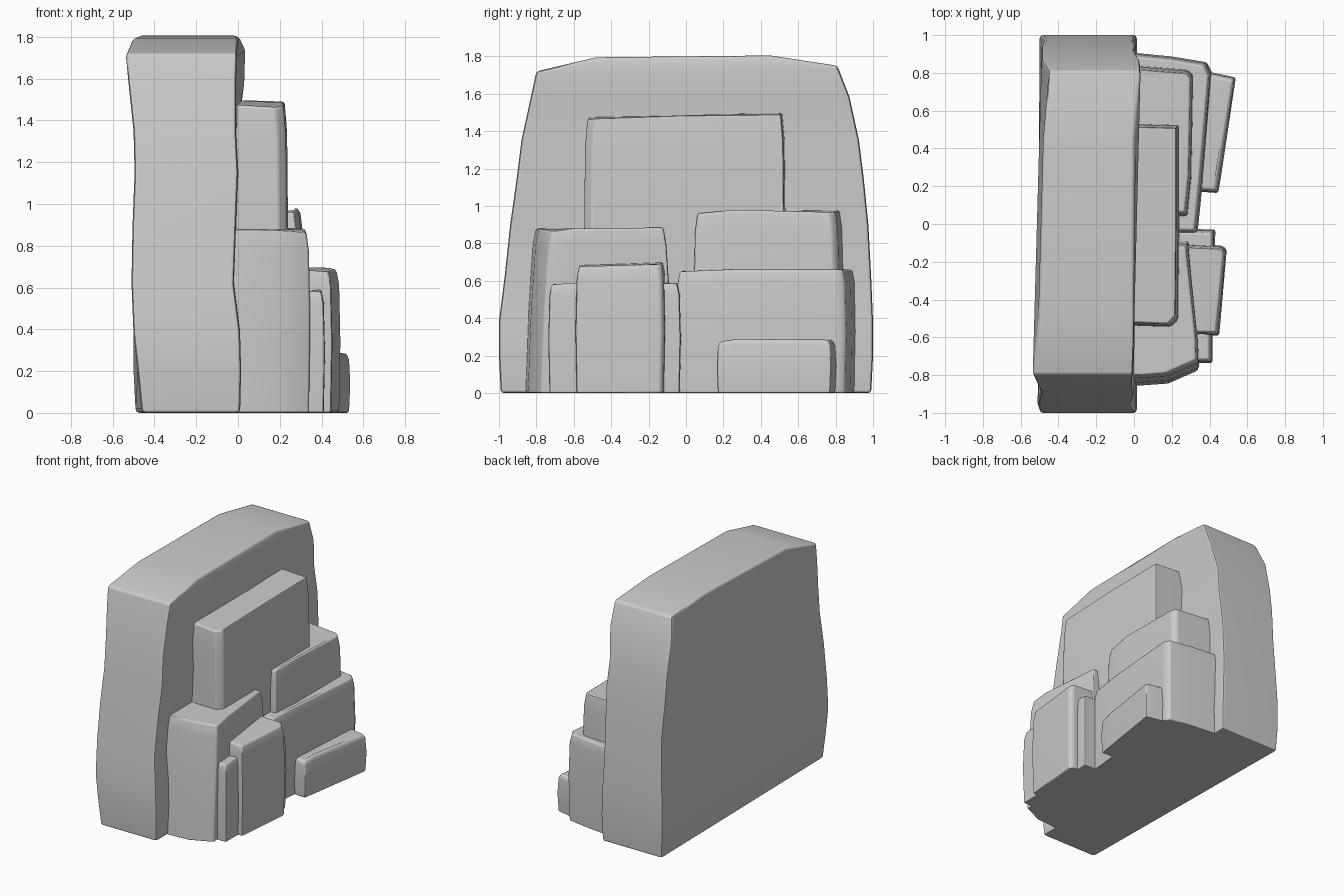
import bpy, bmesh


def stone(name, rings, bevel=0.018):
    """Closed rock from stacked rings of (x, y, z) points, with worn edges."""
    bm = bmesh.new()
    loops = [[bm.verts.new(p) for p in ring] for ring in rings]
    n = len(loops[0])
    bm.faces.new(list(reversed(loops[0])))
    for a, b in zip(loops, loops[1:]):
        for i in range(n):
            j = (i + 1) % n
            bm.faces.new((a[i], a[j], b[j], b[i]))
    bm.faces.new(loops[-1])
    bmesh.ops.recalc_face_normals(bm, faces=bm.faces)
    sharp = [e for e in bm.edges if e.calc_face_angle(0) > 0.6]
    bmesh.ops.bevel(bm, geom=sharp, offset=bevel, segments=2, profile=0.5,
                    affect='EDGES', clamp_overlap=True)
    me = bpy.data.meshes.new(name)
    bm.to_mesh(me)
    bm.free()
    ob = bpy.data.objects.new(name, me)
    bpy.context.collection.objects.link(ob)
    bpy.ops.object.select_all(action='DESELECT')
    ob.select_set(True)
    bpy.context.view_layer.objects.active = ob
    bpy.ops.object.shade_smooth_by_angle(angle=0.7)
    ob.modifiers.new("weighted", 'WEIGHTED_NORMAL').keep_sharp = True
    return ob


def block(name, outline, shoulder=0.0):
    """Upright block: outline of (x, y, top z), mid ring slightly swollen."""
    cy = sum(p[1] for p in outline) / len(outline)
    rings = []
    for k, grow in ((0, 0.0), (0.5, 0.006), (0.9, 0.0), (1, -0.012)):
        rings.append([(x + (grow if x > 0.15 else 0),
                       y + (1 if y > cy else -1) * (grow + shoulder * (1 - k)),
                       z * k) for x, y, z in outline])
    return stone(name, rings, 0.012)


# Tall back slab: z, front y, back y, front x range, back x range
rows = [
    (0.00, -0.99, 0.99, -0.46, 0.01, -0.49, 0.01),
    (0.20, -1.00, 1.00, -0.48, 0.015, -0.50, 0.015),
    (0.38, -1.00, 1.00, -0.50, 0.01, -0.50, 0.01),
    (0.62, -0.97, 0.99, -0.51, -0.02, -0.49, 0.00),
    (0.90, -0.94, 0.975, -0.505, -0.01, -0.48, 0.00),
    (1.15, -0.905, 0.95, -0.495, 0.00, -0.49, 0.01),
    (1.35, -0.88, 0.925, -0.50, -0.01, -0.49, 0.00),
    (1.58, -0.83, 0.875, -0.525, -0.01, -0.49, 0.03),
    (1.72, -0.80, 0.81, -0.535, -0.005, -0.45, 0.035),
]
rings = [[(lf, f, z), (rf, f, z), (rb, b, z), (lb, b, z)]
         for z, f, b, lf, rf, lb, rb in rows]
rings[-1] = [(x, y, z + (0.03 if y > 0 else 0)) for x, y, z in rings[-1]]
rings.append([(-0.50, -0.48, 1.795), (0.0, -0.48, 1.795),
              (0.0, 0.45, 1.805), (-0.48, 0.45, 1.805)])
stone("back_slab", rings)

# Stepped blocks leaning against the slab
block("upper_block", [
    (-0.1, -0.53, 1.48), (0.19, -0.54, 1.46), (0.23, -0.50, 1.47),
    (0.235, 0.0, 1.485), (0.235, 0.52, 1.49), (-0.1, 0.53, 1.50)])
block("left_block", [
    (-0.1, -0.82, 0.88), (0.18, -0.80, 0.88), (0.34, -0.73, 0.86),
    (0.335, -0.60, 0.88), (0.285, -0.11, 0.885), (-0.1, -0.11, 0.885)], 0.045)
block("left_thin_step", [
    (0.15, -0.73, 0.585), (0.41, -0.73, 0.58), (0.41, -0.60, 0.59),
    (0.425, -0.035, 0.585), (0.15, -0.03, 0.59)])
block("left_front_block", [
    (0.25, -0.58, 0.69), (0.445, -0.585, 0.675), (0.485, -0.14, 0.68),
    (0.46, -0.12, 0.70), (0.25, -0.11, 0.70)])
block("right_upper_block", [
    (-0.1, 0.05, 0.97), (0.28, 0.05, 0.96), (0.30, 0.25, 0.98),
    (0.31, 0.78, 0.965), (0.28, 0.81, 0.97), (-0.1, 0.84, 0.98)], 0.01)
block("right_block", [
    (-0.1, -0.04, 0.655), (0.33, -0.045, 0.65), (0.355, 0.20, 0.66),
    (0.405, 0.80, 0.66), (0.38, 0.85, 0.66), (0.2, 0.88, 0.66),
    (-0.1, 0.91, 0.66)])
block("right_front_step", [
    (0.3, 0.18, 0.28), (0.44, 0.17, 0.275), (0.455, 0.26, 0.29),
    (0.533, 0.77, 0.285), (0.39, 0.80, 0.285), (0.3, 0.80, 0.285)])
